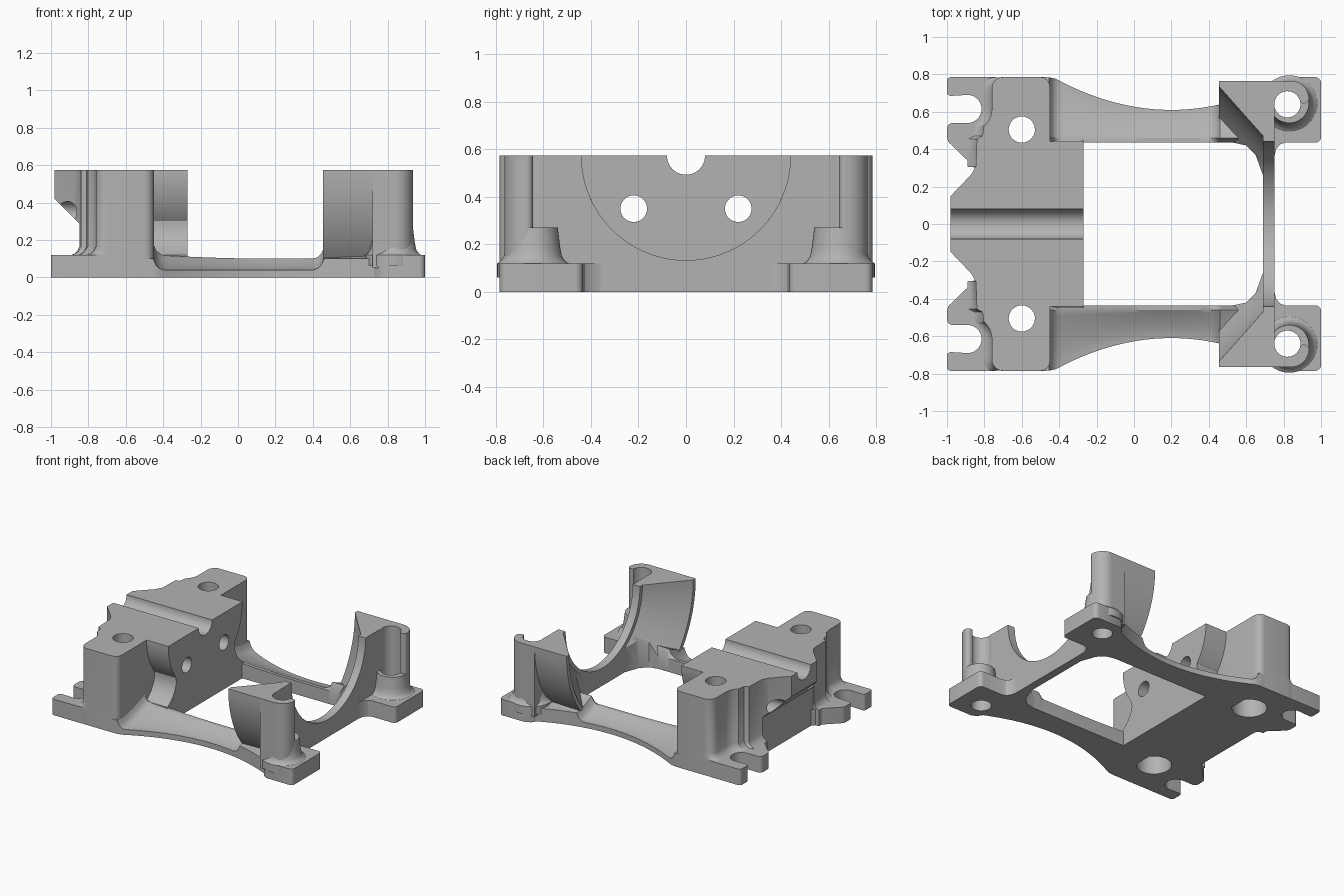
import bpy, bmesh
from math import sin, cos, pi, radians, sqrt

cube = bpy.data.objects.get("Cube")
if cube:
    bpy.data.objects.remove(cube, do_unlink=True)

grey = bpy.data.materials.new("plain grey")
grey.use_nodes = True
grey.diffuse_color = (0.45, 0.45, 0.45, 1)
grey.node_tree.nodes["Principled BSDF"].inputs["Base Color"].default_value = (0.45, 0.45, 0.45, 1)

TOP = 0.573   # height of the upper faces and of the bore axis


def loft(name, rings):
    """Closed solid through equal-length rings of points."""
    bm = bmesh.new()
    rows = [[bm.verts.new(p) for p in ring] for ring in rings]
    n = len(rows[0])
    for a, b in zip(rows, rows[1:]):
        for i in range(n):
            j = (i + 1) % n
            bm.faces.new((a[i], a[j], b[j], b[i]))
    bm.faces.new(rows[0])
    bm.faces.new(rows[-1])
    bmesh.ops.recalc_face_normals(bm, faces=bm.faces)
    mesh = bpy.data.meshes.new(name)
    bm.to_mesh(mesh)
    bm.free()
    mesh.materials.append(grey)
    obj = bpy.data.objects.new(name, mesh)
    bpy.context.collection.objects.link(obj)
    return obj


def prism(name, outline, z0, z1):
    return loft(name, [[(x, y, z) for x, y in outline] for z in (z0, z1)])


def prism_x(name, outline, x0, x1):
    return loft(name, [[(x, y, z) for y, z in outline] for x in (x0, x1)])


def arc(cx, cy, r, a0, a1, n=12):
    return [(cx + r * cos(radians(a0 + (a1 - a0) * i / n)),
             cy + r * sin(radians(a0 + (a1 - a0) * i / n))) for i in range(n + 1)]


def circle(cx, cy, r):
    return arc(cx, cy, r, 0, 352.5, 47)


def both_sides(half):
    return half + [(x, -y) for x, y in reversed(half)]


def apply(obj, mod):
    bpy.ops.object.select_all(action='DESELECT')
    bpy.context.view_layer.objects.active = obj
    obj.select_set(True)
    bpy.ops.object.modifier_apply(modifier=mod.name)


def cut(obj, *cutters):
    for c in cutters:
        mod = obj.modifiers.new("cut", 'BOOLEAN')
        mod.operation, mod.solver, mod.object = 'DIFFERENCE', 'EXACT', c
        apply(obj, mod)
        bpy.data.objects.remove(c, do_unlink=True)


def mirror(obj):
    mod = obj.modifiers.new("mirror", 'MIRROR')
    mod.use_axis = (False, True, False)
    mod.use_mirror_merge = False
    apply(obj, mod)


def smooth(obj):
    bpy.ops.object.select_all(action='DESELECT')
    bpy.context.view_layer.objects.active = obj
    obj.select_set(True)
    bpy.ops.object.shade_smooth_by_angle(angle=radians(30))


# Cutters shared by the block and its boss
def groove():
    return prism_x("groove_cutter", circle(0, TOP, 0.08), -1.2, 0)


def bolt_holes():
    return [prism_x("bolt_cutter", circle(s * 0.22, 0.35, 0.056), -1.2, 0) for s in (-1, 1)]


# Clamp block: recessed around the slotted feet, with a small skirt at the foot
half = [(-0.98, 0.15), (-0.87, 0.265), (-0.845, 0.31), (-0.84, 0.455), (-0.81, 0.47)]
half += arc(-0.88, 0.615, 0.12, -50, 0)
half += [(-0.76, 0.7)] + arc(-0.7, 0.725, 0.06, 180, 90, 6)
half += arc(-0.5, 0.735, 0.05, 90, 0, 6)
outline = both_sides(half)
rings = []
for z, skirt in ((0, .045), (.12, .045), (.127, .028), (.14, .013), (.165, 0), (TOP, 0)):
    rings.append([(x - (skirt if x < -0.7 and abs(y) > 0.3 else 0), y, z) for x, y in outline])
block = loft("clamp_block", rings)
under = loft("undercut", [[(x, y, z) for x, z in
              ((-1.2, -0.1), (-0.84, -0.1), (-0.84, 0.28), (-0.98, 0.42), (-1.2, 0.64))]
             for y in (-0.305, 0.305)])
cut(block, under, groove(), *bolt_holes())
for s in (-1, 1):
    cut(block, prism("hole_cutter", circle(-0.6, s * 0.505, 0.07), -0.1, 0.8),
        prism("counterbore", circle(-0.6, s * 0.505, 0.12), -0.1, 0.15))
smooth(block)

# Round boss on the inner side of the block, flaring onto the base
side = arc(0, TOP, 0.44, 0, -38, 16)
side += [(0.345, 0.26), (0.36, 0.215), (0.385, 0.175), (0.42, 0.14), (0.45, 0.12), (0.45, 0)]
boss = prism_x("clamp_boss", side + [(-y, z) for y, z in reversed(side)], -0.46, -0.27)
cut(boss, groove(), *bolt_holes())
smooth(boss)

# Slotted feet behind the block
outline = [(-0.74, 0.785)] + arc(-0.98, 0.765, 0.02, 90, 180, 4)
outline += arc(-0.98, 0.705, 0.02, 180, 270, 4)
outline += arc(-0.89, 0.615, 0.075, 90, -90, 16)
outline += arc(-0.97, 0.51, 0.03, 90, 180, 5) + arc(-0.94, 0.47, 0.06, 180, 215, 4)
outline += [(-0.875, 0.325), (-0.84, 0.28), (-0.74, 0.28), (-0.74, 0.5)]
slot_feet = prism("slotted_feet", outline, 0, 0.12)
mirror(slot_feet)
smooth(slot_feet)

# Side rails: waisted outline, hollow slope from the inner ridge to the thin edge
def rail_ring(x):
    outer = min(0.785, 0.61 + (x - 0.2) ** 2 / 2.3)
    if x < -0.28:
        t = min(1, (-0.28 - x) / 0.2)
        outer = min(outer, 0.71 + 0.075 * sin(t * pi / 2))
    fillet = 0
    for d in (x + 0.45, 0.455 - x):
        d = max(d, 0)
        if d < 0.06:
            fillet = 0.06 - sqrt(0.06 ** 2 - (0.06 - d) ** 2)
    ridge = 0.1 + 0.05 * max(0, 0.2 - x) ** 2
    pts = [(x, outer, 0), (x, 0.435, 0), (x, 0.435, ridge)]
    for i in range(11):
        t = i / 10
        y = 0.46 + (outer - 0.46) * t
        pts.append((x, y, 0.04 + (ridge - 0.04) * (1 - t) ** 1.6 + fillet))
    return pts


rails = loft("side_rails", [rail_ring(-0.5 + 1.24 * i / 80) for i in range(81)])
mirror(rails)
smooth(rails)

# Bearing cradle: revolved wings and thin rib around the bore axis
section = [(0.455, 0.765), (0.455, 0.735), (0.69, 0.47), (0.69, 0.44), (0.75, 0.44), (0.75, 0.765)]
cradle = loft("bearing_cradle", [[(x, r * cos(pi * i / 72), TOP - r * sin(pi * i / 72))
                                  for x, r in section] for i in range(73)])
opening = both_sides([(0.3, 0.435), (0.53, 0.435), (0.6, 0.42), (0.65, 0.37), (0.69, 0.26)])
cut(cradle, prism("floor_cutter", [(0, -1), (1, -1), (1, 1), (0, 1)], -1, 0),
    prism("opening_cutter", opening, -0.2, 0.5))
smooth(cradle)

# Hooked columns standing beside the cradle
outline = [(0.72, 0.765)] + arc(0.84, 0.67, 0.095, 90, 0) + arc(0.91, 0.67, 0.025, 0, -90, 6)
outline += arc(0.82, 0.64, 0.07, 5, 200, 24) + [(0.75, 0.58), (0.72, 0.58)]
columns = prism("hooked_columns", outline, 0.05, TOP)
mirror(columns)
smooth(columns)

# Front feet with bolt holes
outline = [(0.73, 0.735), (0.75, 0.765), (0.785, 0.785)]
outline += arc(0.97, 0.755, 0.03, 90, 0, 5) + arc(0.97, 0.465, 0.03, 0, -90, 5)
outline += [(0.81, 0.435), (0.78, 0.425), (0.76, 0.4), (0.75, 0.36), (0.73, 0.36)]
front_feet = prism("front_feet", outline, 0, 0.12)
cut(front_feet, prism("hole_cutter", circle(0.82, 0.64, 0.07), -0.1, 0.3))
mirror(front_feet)
smooth(front_feet)

# Flared collars around the front bolt holes
collars = loft("hole_collars", [[(x, y, z) for x, y in circle(0.83, 0.645, r)] for z, r in
               ((.06, .15), (.12, .15), (.13, .135), (.15, .122), (.19, .115), (.27, .105))])
cut(collars, prism("hole_cutter", circle(0.82, 0.64, 0.07), -0.1, 0.5))
mirror(collars)
smooth(collars)
